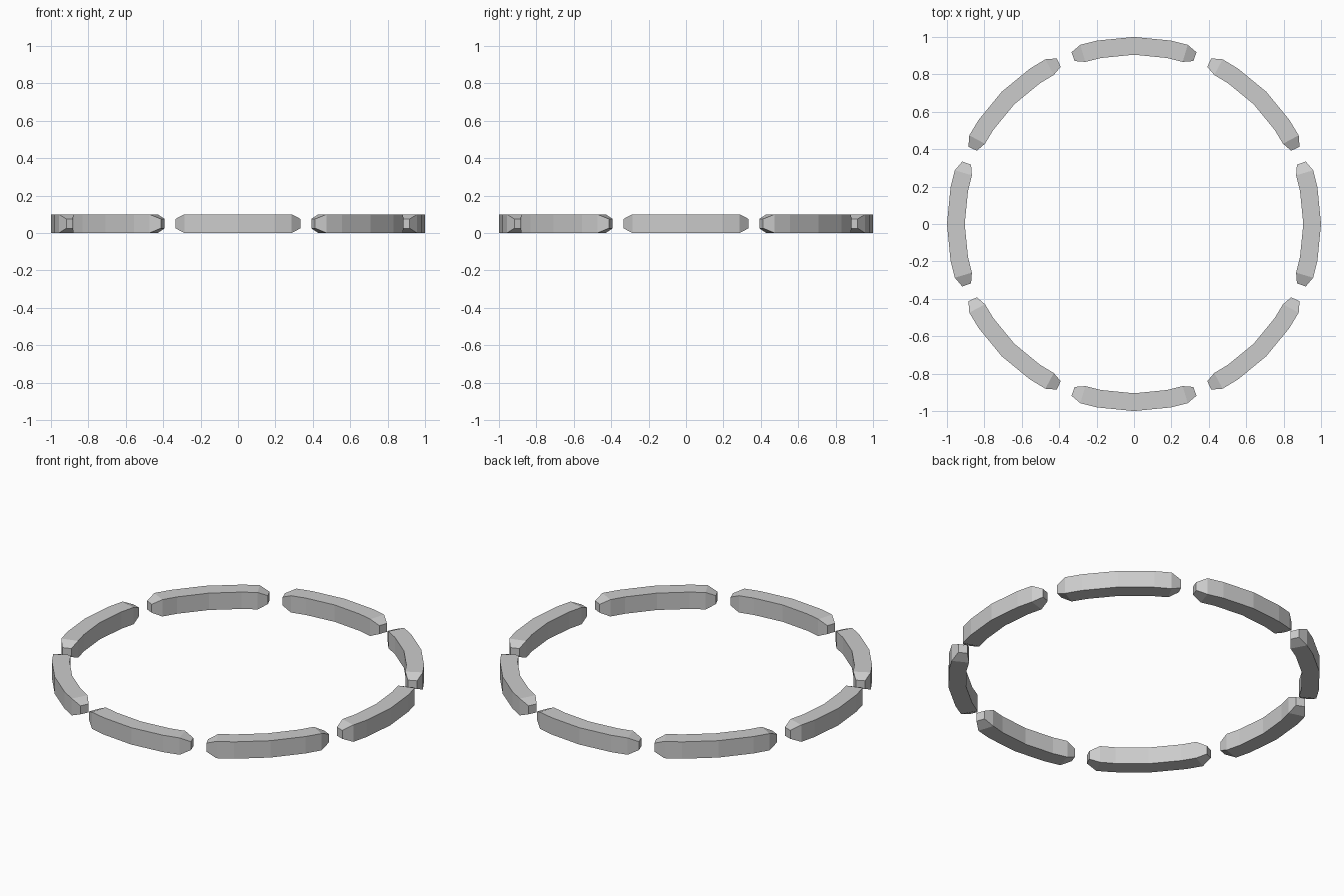
import bpy, bmesh
from math import radians, sin, cos

if "Cube" in bpy.data.objects:
    bpy.data.objects.remove(bpy.data.objects["Cube"])

# Cross-sections along one segment: angle, inner radius, outer radius, bottom, top
TIP = (0.927, 0.977, 0.025, 0.075)
BODY = (0.905, 1.0, 0.0, 0.1)
HALF = [(11.25, BODY), (16.7, BODY), (20.0, TIP)]
RINGS = [(-a, s) for a, s in reversed(HALF)] + [(0, BODY)] + HALF


def ring_segment(name, centre):
    bm = bmesh.new()
    loops = []
    for angle, (ri, ro, zb, zt) in RINGS:
        a = radians(centre + angle)
        corners = [(ri, zb), (ro, zb), (ro, zt), (ri, zt)]
        loops.append([bm.verts.new((r * cos(a), r * sin(a), z)) for r, z in corners])
    # side walls
    for p, q in zip(loops, loops[1:]):
        for i in range(4):
            j = (i + 1) % 4
            bm.faces.new((p[i], p[j], q[j], q[i]))
    # end caps
    bm.faces.new(loops[0])
    bm.faces.new(loops[-1])
    bmesh.ops.recalc_face_normals(bm, faces=bm.faces)
    mesh = bpy.data.meshes.new(name)
    bm.to_mesh(mesh)
    bm.free()
    bpy.context.collection.objects.link(bpy.data.objects.new(name, mesh))


# Eight curved bars with tapered ends form the broken ring
for k in range(8):
    ring_segment(f"ring_segment_{k + 1}", k * 45)
